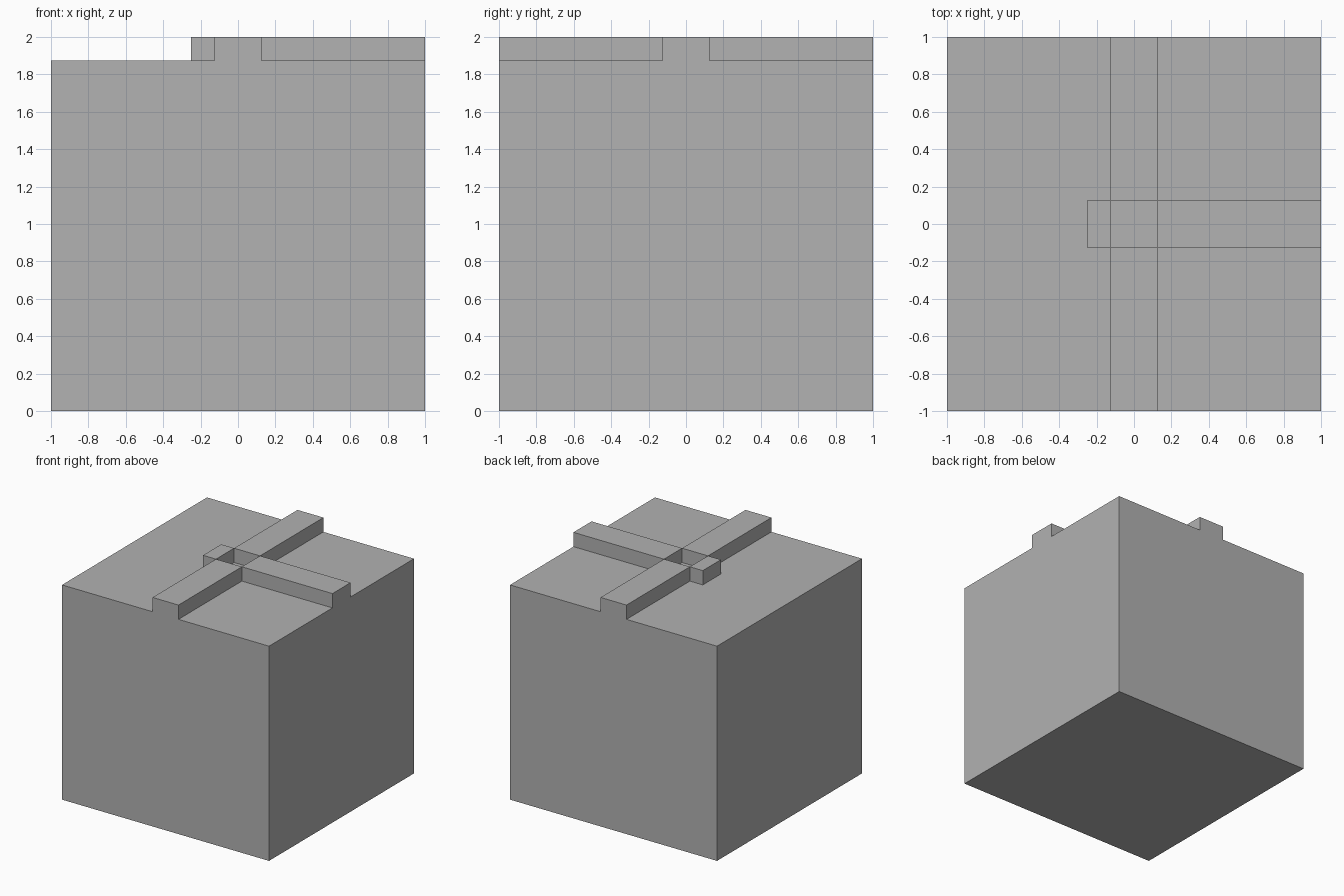
import bpy
import bmesh

cube = bpy.data.objects.get("Cube")
if cube:
    bpy.data.objects.remove(cube, do_unlink=True)

# Single plain grey
grey = bpy.data.materials.new("plain_grey")
grey.use_nodes = True
colour = (0.445, 0.445, 0.445, 1)
grey.diffuse_color = colour
grey.node_tree.nodes["Principled BSDF"].inputs["Base Color"].default_value = colour

TOP = 1.875    # height of the block's upper face
HALF = 0.125   # half width of the ridges


def box(name, x, y, z, open_bottom=False):
    """Flat-sided box spanning the given (low, high) ranges."""
    bm = bmesh.new()
    bmesh.ops.create_cube(bm, size=1)
    for v in bm.verts:
        v.co = [span[int(c > 0)] for span, c in zip((x, y, z), v.co)]
    if open_bottom:
        bm.normal_update()
        under = [f for f in bm.faces if f.normal.z < -0.5]
        bmesh.ops.delete(bm, geom=under, context="FACES_ONLY")
    mesh = bpy.data.meshes.new(name)
    bm.to_mesh(mesh)
    bm.free()
    mesh.materials.append(grey)
    obj = bpy.data.objects.new(name, mesh)
    bpy.context.collection.objects.link(obj)


# Main block
box("block", (-1, 1), (-1, 1), (0, TOP))

# Four ridges around an open square pit in the middle
mid = (-HALF, HALF)
ridges = {
    "front_ridge": (mid, (-1, -HALF)),
    "back_ridge": (mid, (HALF, 1)),
    "left_ridge": ((HALF, 1), mid),
    "right_stub": ((-2 * HALF, -HALF), mid),
}
for name, (x, y) in ridges.items():
    box(name, x, y, (TOP, 2), open_bottom=True)
